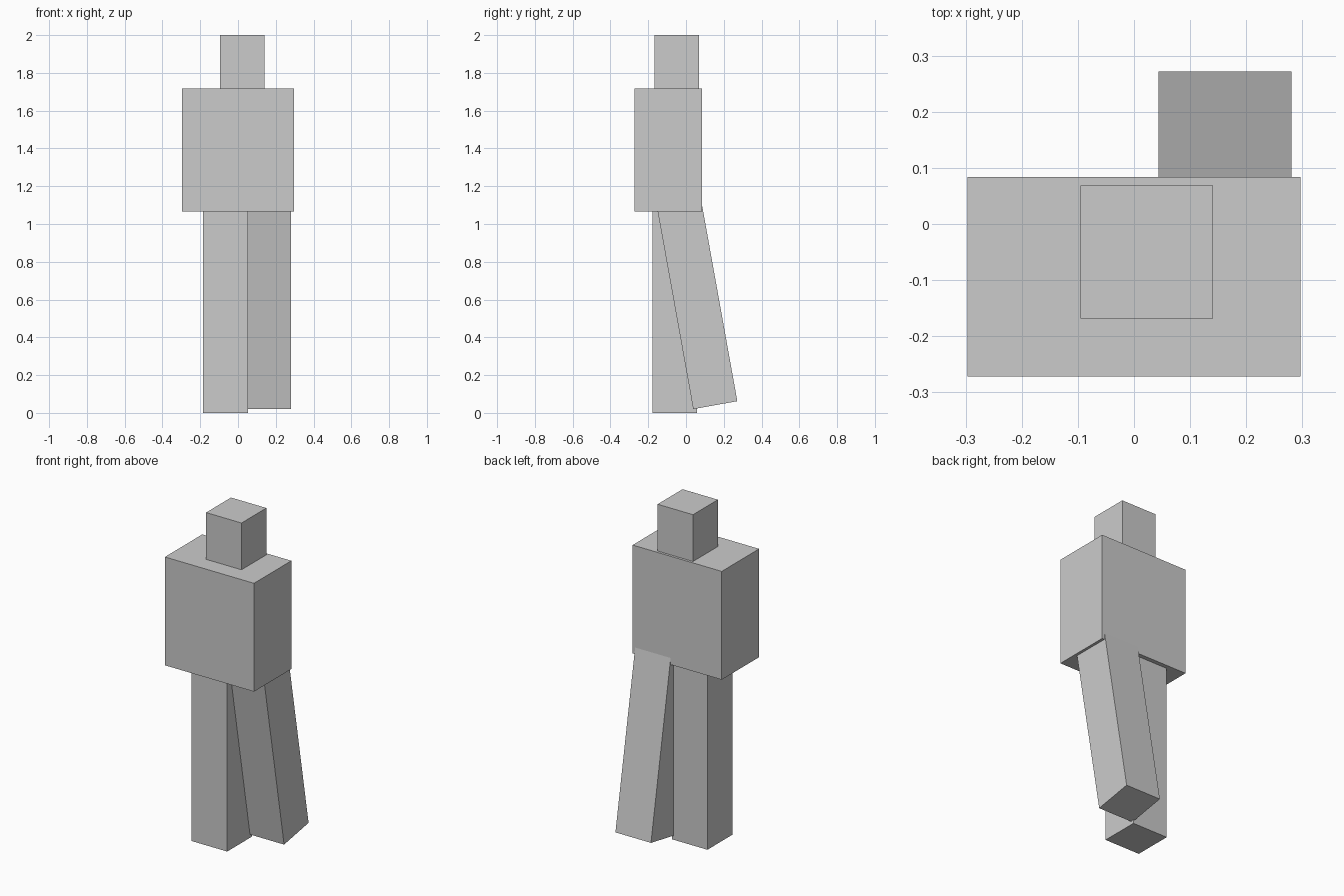
import bpy, bmesh, math
from mathutils import Matrix

if "Cube" in bpy.data.objects:
    bpy.data.objects.remove(bpy.data.objects["Cube"])


def box(name, lo, hi, tilt=0.0, pivot=(0, 0, 0)):
    """Box between two corners, optionally tilted about x, then moved to pivot."""
    bm = bmesh.new()
    bmesh.ops.create_cube(bm, size=1)
    for v in bm.verts:
        v.co = [l + (c + 0.5) * (h - l) for c, l, h in zip(v.co, lo, hi)]
    bm.transform(Matrix.Translation(pivot) @ Matrix.Rotation(tilt, 4, 'X'))
    mesh = bpy.data.meshes.new(name)
    bm.to_mesh(mesh)
    bm.free()
    obj = bpy.data.objects.new(name, mesh)
    bpy.context.collection.objects.link(obj)
    return obj


# Head and torso
box("head", (-0.095, -0.168, 1.718), (0.141, 0.069, 2.0))
box("torso", (-0.297, -0.272, 1.065), (0.297, 0.084, 1.718))

# Legs share a square section and run up into the torso
half = 0.1185
box("straight_leg", (-half, -half, 0), (half, half, 1.13),
    pivot=(-0.0655, -0.060, 0))
box("stepping_leg", (-half, -half, 0), (half, half, 1.13),
    tilt=math.radians(10.2), pivot=(0.162, 0.155, 0.041))
